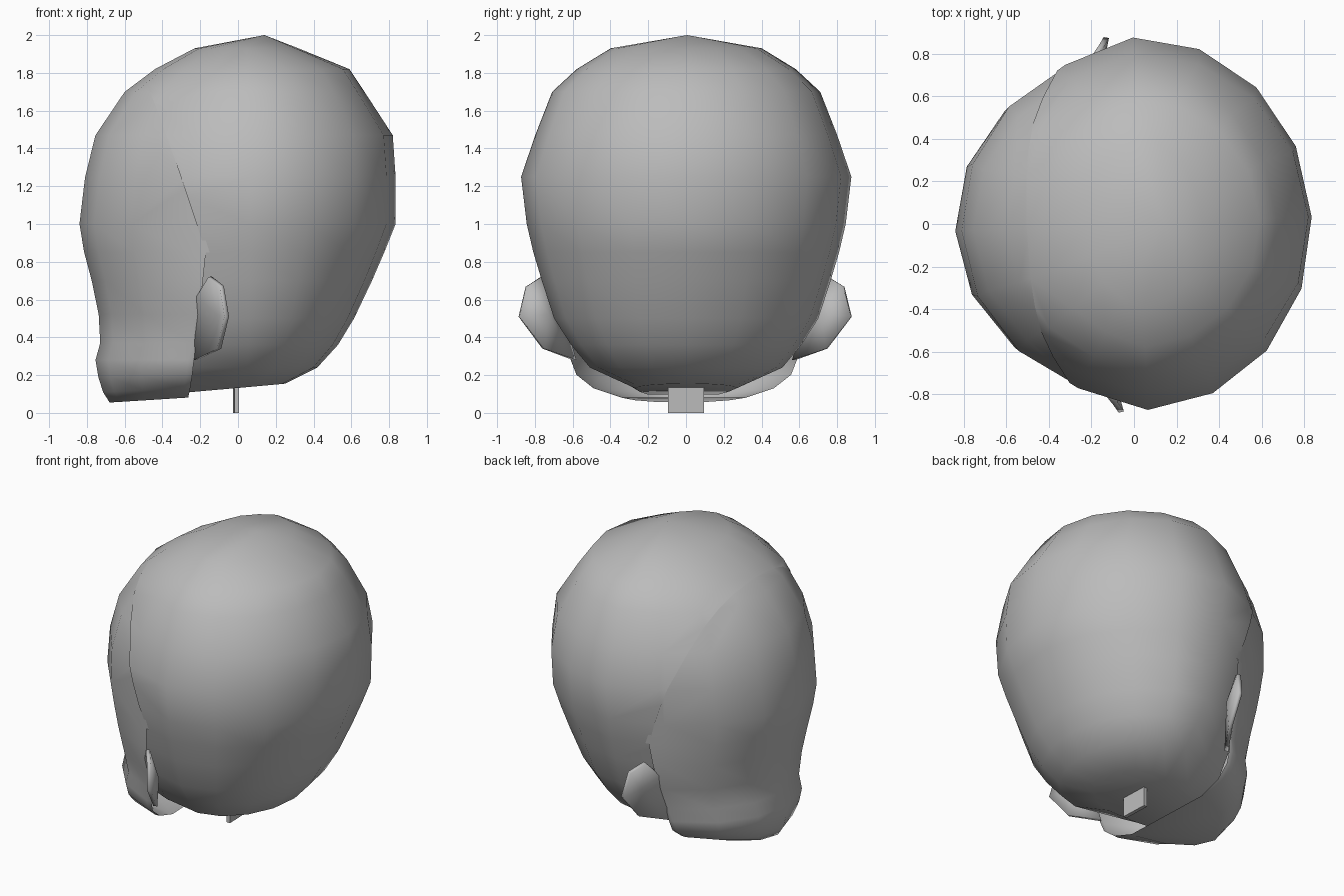
import bpy, bmesh, math
from mathutils import Matrix, Vector

if "Cube" in bpy.data.objects:
    bpy.data.objects.remove(bpy.data.objects["Cube"])

grey = bpy.data.materials.new("soft_grey")
grey.use_nodes = True
grey.diffuse_color = (0.5, 0.5, 0.5, 1)
grey.node_tree.nodes["Principled BSDF"].inputs["Base Color"].default_value = (0.5, 0.5, 0.5, 1)

TURN = Matrix.Rotation(0.04, 4, "Z")   # the whole head is turned slightly
SIDES = 16
MID = 0.03                             # x of the widest point
TEMPLE = 0.85                          # height where the hairline bends
SEAM_X = -0.2                          # x of the hairline at the temple
BROW_TAPER = 0.06                      # narrowing of the front half


def finish(name, bm, angle=60):
    bmesh.ops.recalc_face_normals(bm, faces=bm.faces)
    bm.transform(TURN)
    mesh = bpy.data.meshes.new(name)
    bm.to_mesh(mesh)
    bm.free()
    mesh.materials.append(grey)
    obj = bpy.data.objects.new(name, mesh)
    bpy.context.collection.objects.link(obj)
    bpy.ops.object.select_all(action="DESELECT")
    obj.select_set(True)
    bpy.context.view_layer.objects.active = obj
    bpy.ops.object.shade_smooth_by_angle(angle=math.radians(angle))
    return obj


def loft(rows, apex, low_taper):
    """Stack of tilted ovals: front z, back z, front x, back x, half width."""
    bm = bmesh.new()
    rings = []
    for zf, zb, xf, xb, w in rows:
        ring = []
        mid = min(MID, (xf + xb) / 2 + 0.15)
        blend = min(1, max(0, (TEMPLE - zf) / 0.5))
        amount = BROW_TAPER + (low_taper - BROW_TAPER) * blend
        for i in range(SIDES):
            a = 2 * math.pi * i / SIDES
            c = math.cos(a)
            x = mid + c * ((xb - mid) if c > 0 else (mid - xf))
            z = zf + (zb - zf) * (x - xf) / (xb - xf)
            taper = 1 - amount * min(1, 1.4 * abs(math.sin(2 * a))) if c < 0 else 1
            ring.append(bm.verts.new((x, w * taper * math.sin(a), z)))
        rings.append(ring)
    for r, s in zip(rings, rings[1:]):
        for i in range(SIDES):
            j = (i + 1) % SIDES
            bm.faces.new((r[i], r[j], s[j], s[i]))
    top = bm.verts.new(apex)
    for i in range(SIDES):
        bm.faces.new((rings[0][i], rings[0][(i + 1) % SIDES], top))
    bm.faces.new(rings[-1])
    bmesh.ops.recalc_face_normals(bm, faces=bm.faces)
    return bm


def trim(bm, shift_above, shift_below, keep_back):
    """Cut along the hairline, which leans forward above and below the temple."""
    for above, shift, slope in ((True, shift_above, 0.33), (False, shift_below, -0.1)):
        faces = [f for f in bm.faces if (f.calc_center_median().z > TEMPLE) == above]
        edges = {e for f in faces for e in f.edges}
        verts = {v for f in faces for v in f.verts}
        point = Vector((SEAM_X + shift, 0, TEMPLE))
        normal = Vector((1, 0, slope))
        bmesh.ops.bisect_plane(bm, geom=list(verts) + list(edges) + faces,
                               plane_co=point, plane_no=normal)
        gone = []
        for f in bm.faces:
            c = f.calc_center_median()
            if (c.z > TEMPLE) == above and ((c - point).dot(normal) < 0) == keep_back:
                gone.append(f)
        bmesh.ops.delete(bm, geom=gone, context="FACES")


# Upper skull rows, shared by the hair and the face
skull = [(1.93, 1.93, -0.23, 0.32, 0.4), (1.82, 1.82, -0.44, 0.59, 0.58),
         (1.7, 1.7, -0.6, 0.67, 0.71), (1.47, 1.47, -0.755, 0.82, 0.8),
         (1.25, 1.25, -0.81, 0.835, 0.875), (1.0, 1.0, -0.84, 0.835, 0.845)]

# Hair cap
hair = loft(skull + [(TEMPLE, TEMPLE, -0.815, 0.775, 0.81), (0.7, 0.7, -0.77, 0.71, 0.765),
                     (0.5, 0.5, -0.73, 0.615, 0.7), (0.36, 0.36, -0.7, 0.53, 0.61),
                     (0.24, 0.24, -0.66, 0.42, 0.51), (0.08, 0.155, -0.6, 0.25, 0.27)],
            (0.14, 0, 2.0), BROW_TAPER)
trim(hair, 0, -0.12, True)
finish("hair_cap", hair)

# Face with a squarer muzzle and a jaw flaring past the hair
face = loft([(a, b, c, d, w * 0.988) for a, b, c, d, w in skull] +
            [(TEMPLE, TEMPLE, -0.815, 0.77, 0.817), (0.7, 0.7, -0.775, 0.7, 0.77),
             (0.52, 0.52, -0.738, 0.62, 0.69), (0.37, 0.37, -0.73, 0.53, 0.61),
             (0.28, 0.28, -0.755, 0.45, 0.59), (0.19, 0.22, -0.74, 0.4, 0.56),
             (0.11, 0.16, -0.715, 0.32, 0.47), (0.055, 0.115, -0.68, 0.24, 0.32)],
            (0.14, 0, 1.98), -0.1)
trim(face, 0.02, 0, False)
finish("face", face)

# Ears: thin cupped plates leaning back
outline = [(-0.25, 0.58, 0.28), (-0.13, 0.75, 0.34), (-0.095, 0.88, 0.51),
           (-0.12, 0.84, 0.67), (-0.18, 0.76, 0.72), (-0.24, 0.68, 0.62)]
for name, side in (("ear_left_side", 1), ("ear_right_side", -1)):
    bm = bmesh.new()
    rim = [bm.verts.new((x, y * side, z)) for x, y, z in outline]
    hub = bm.verts.new((-0.13, 0.73 * side, 0.52))
    for i in range(len(rim)):
        bm.faces.new((rim[i], rim[(i + 1) % len(rim)], hub))
    ear = finish(name, bm)
    solid = ear.modifiers.new("thickness", "SOLIDIFY")
    solid.thickness = 0.025
    solid.offset = 0

# Neck tab
bm = bmesh.new()
bmesh.ops.create_cube(bm, size=1, matrix=Matrix.Translation((-0.01, 0, 0.07))
                      @ Matrix.Diagonal(Vector((0.025, 0.19, 0.14, 1))))
finish("neck_tab", bm, 30)
